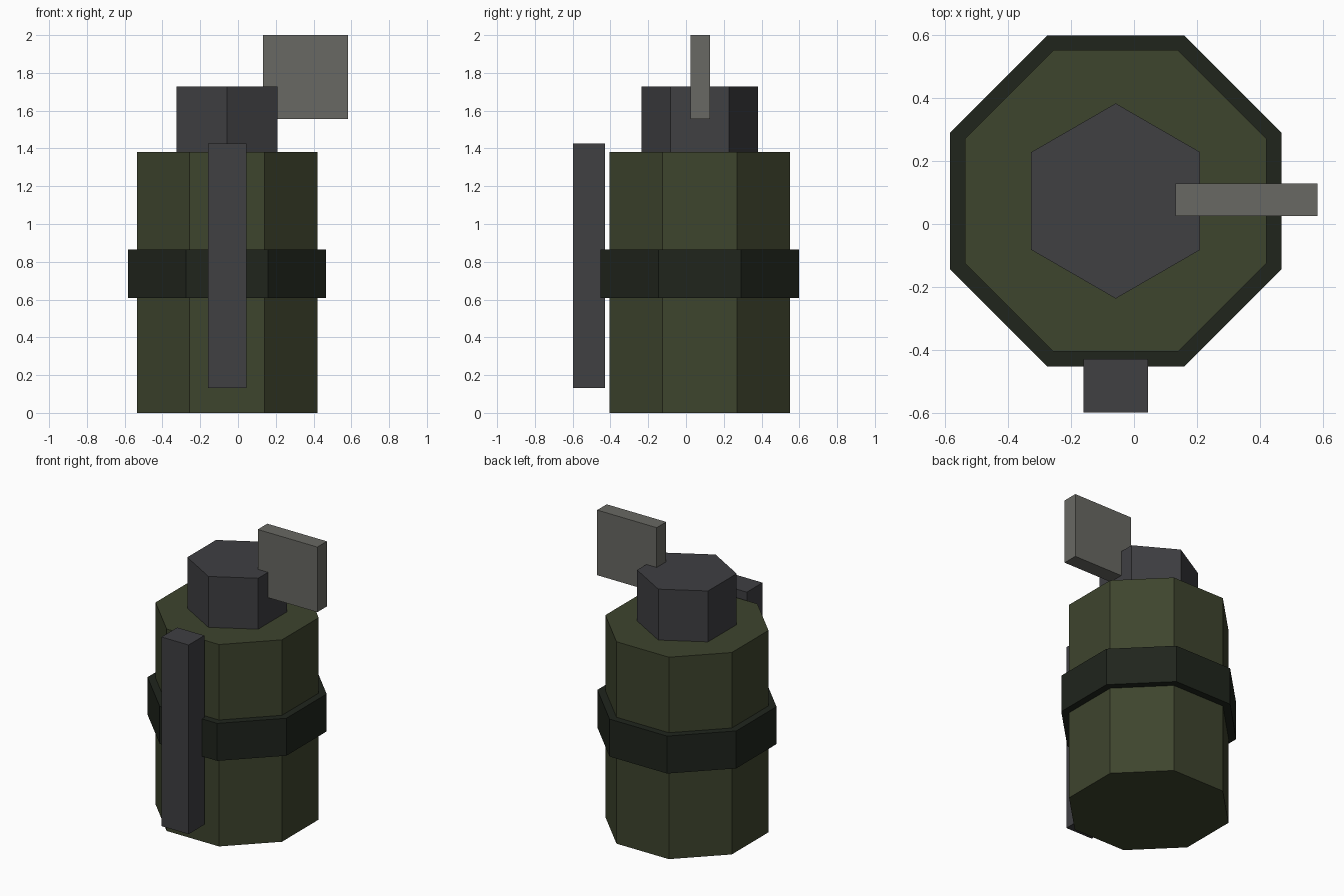
import bpy
from math import pi, cos

if "Cube" in bpy.data.objects:
    bpy.data.objects.remove(bpy.data.objects["Cube"])

CX, CY = -0.058, 0.073  # shared axis of the canister


def material(name, rgb):
    m = bpy.data.materials.new(name)
    m.diffuse_color = (*rgb, 1)
    m.use_nodes = True
    m.node_tree.nodes["Principled BSDF"].inputs["Base Color"].default_value = m.diffuse_color
    return m


olive = material("olive", (0.048, 0.058, 0.027))
dark_olive = material("dark_olive", (0.014, 0.018, 0.012))
gunmetal = material("gunmetal", (0.05, 0.05, 0.055))
steel = material("steel", (0.14, 0.14, 0.125))


def finish(name, mat):
    ob = bpy.context.object
    ob.name = ob.data.name = name
    bpy.ops.object.transform_apply(location=False, rotation=True, scale=True)
    ob.data.materials.append(mat)
    return ob


def prism(name, sides, apothem, z0, z1, mat):
    """Upright prism with flat sides facing +x and -x."""
    bpy.ops.mesh.primitive_cylinder_add(
        vertices=sides, radius=apothem / cos(pi / sides), depth=z1 - z0,
        location=(CX, CY, (z0 + z1) / 2),
        rotation=(0, 0, pi / sides if sides % 4 == 0 else 0))
    return finish(name, mat)


def box(name, lo, hi, mat):
    bpy.ops.mesh.primitive_cube_add(
        size=1, location=[(a + b) / 2 for a, b in zip(lo, hi)])
    bpy.context.object.scale = [b - a for a, b in zip(lo, hi)]
    return finish(name, mat)


# Octagonal canister and the band around it
prism("body", 8, 0.478, 0, 1.38, olive)
prism("band", 8, 0.525, 0.608, 0.864, dark_olive)
# Hexagonal cap
prism("cap", 6, 0.268, 1.38, 1.728, gunmetal)
# Side lever and the flat pull tab
box("lever", (-0.16, -0.598, 0.132), (0.045, -0.428, 1.425), gunmetal)
box("pull_tab", (0.132, 0.025, 1.555), (0.582, 0.128, 2.0), steel)
